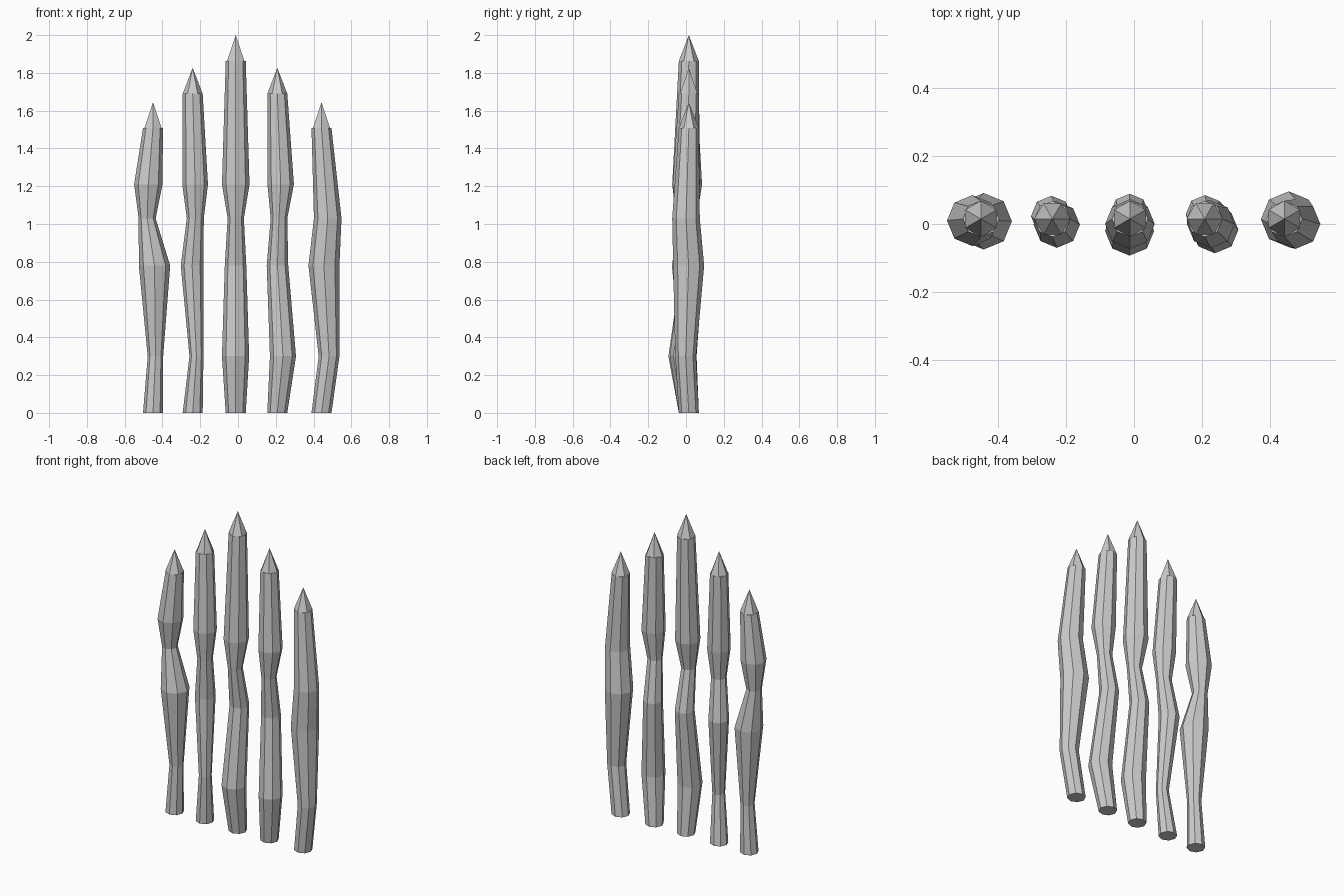
import bpy, bmesh, math

if "Cube" in bpy.data.objects:
    bpy.data.objects.remove(bpy.data.objects["Cube"])

SIDES = 8
TIP_SIDES = 6
TIP_LEN = 0.137


def ring(bm, x, y, z, r, n, turn=0.0):
    return [bm.verts.new((x + r * math.sin(turn + 2 * math.pi * i / n),
                          y + r * math.cos(turn + 2 * math.pi * i / n), z))
            for i in range(n)]


def finish(bm, name):
    bmesh.ops.recalc_face_normals(bm, faces=bm.faces)
    mesh = bpy.data.meshes.new(name)
    bm.to_mesh(mesh)
    bm.free()
    obj = bpy.data.objects.new(name, mesh)
    bpy.context.collection.objects.link(obj)


def post(name, rings):
    # Knobbly wooden shaft lofted through octagon rings
    bm = bmesh.new()
    loops = [ring(bm, x, y, z, r, SIDES) for z, x, y, r in rings]
    for a, b in zip(loops, loops[1:]):
        for i in range(SIDES):
            j = (i + 1) % SIDES
            bm.faces.new((a[i], b[i], b[j], a[j]))
    bm.faces.new(loops[0])
    bm.faces.new(loops[-1])
    finish(bm, name)


def point(name, x, y, z, r, turn):
    # Sharpened tip with fewer sides, leaving small ledges on the shaft
    bm = bmesh.new()
    base = ring(bm, x, y, z, r, TIP_SIDES, turn)
    apex = bm.verts.new((x, y, z + TIP_LEN))
    for i in range(TIP_SIDES):
        bm.faces.new((base[i], base[(i + 1) % TIP_SIDES], apex))
    bm.faces.new(base)
    finish(bm, name)


# Each stake: base x, shaft height, tip turn, middle rings (z, x, y, radius)
R, Y = 0.053, 0.015
stakes = [
    (-0.45, 1.507, 0, [(0.30, -0.437, 0.015, 0.041), (0.78, -0.442, 0.008, 0.083),
                       (1.03, -0.481, 0.012, 0.045), (1.21, -0.475, 0.010, 0.075)]),
    (-0.24, 1.69, 30, [(0.30, -0.220, -0.010, 0.037), (0.78, -0.243, 0.023, 0.060),
                       (1.03, -0.226, -0.003, 0.045), (1.21, -0.227, -0.002, 0.068)]),
    (-0.012, 1.863, 0, [(0.30, -0.013, -0.021, 0.072), (0.78, -0.013, 0.032, 0.057),
                        (1.03, -0.012, -0.010, 0.043), (1.21, -0.012, 0.000, 0.073)]),
    (0.208, 1.69, 30, [(0.30, 0.238, -0.017, 0.069), (0.78, 0.209, 0.028, 0.057),
                       (1.03, 0.217, -0.003, 0.044), (1.21, 0.226, -0.001, 0.070)]),
    (0.442, 1.507, 0, [(0.30, 0.482, -0.002, 0.055), (0.78, 0.455, 0.014, 0.082),
                       (1.03, 0.475, 0.000, 0.073)]),
]

for n, (x, top, turn, middle) in enumerate(stakes, 1):
    post(f"stake_shaft_{n}", [(0, x, Y, R)] + middle + [(top, x, Y, R)])
    point(f"stake_tip_{n}", x, Y, top, R, math.radians(turn))
